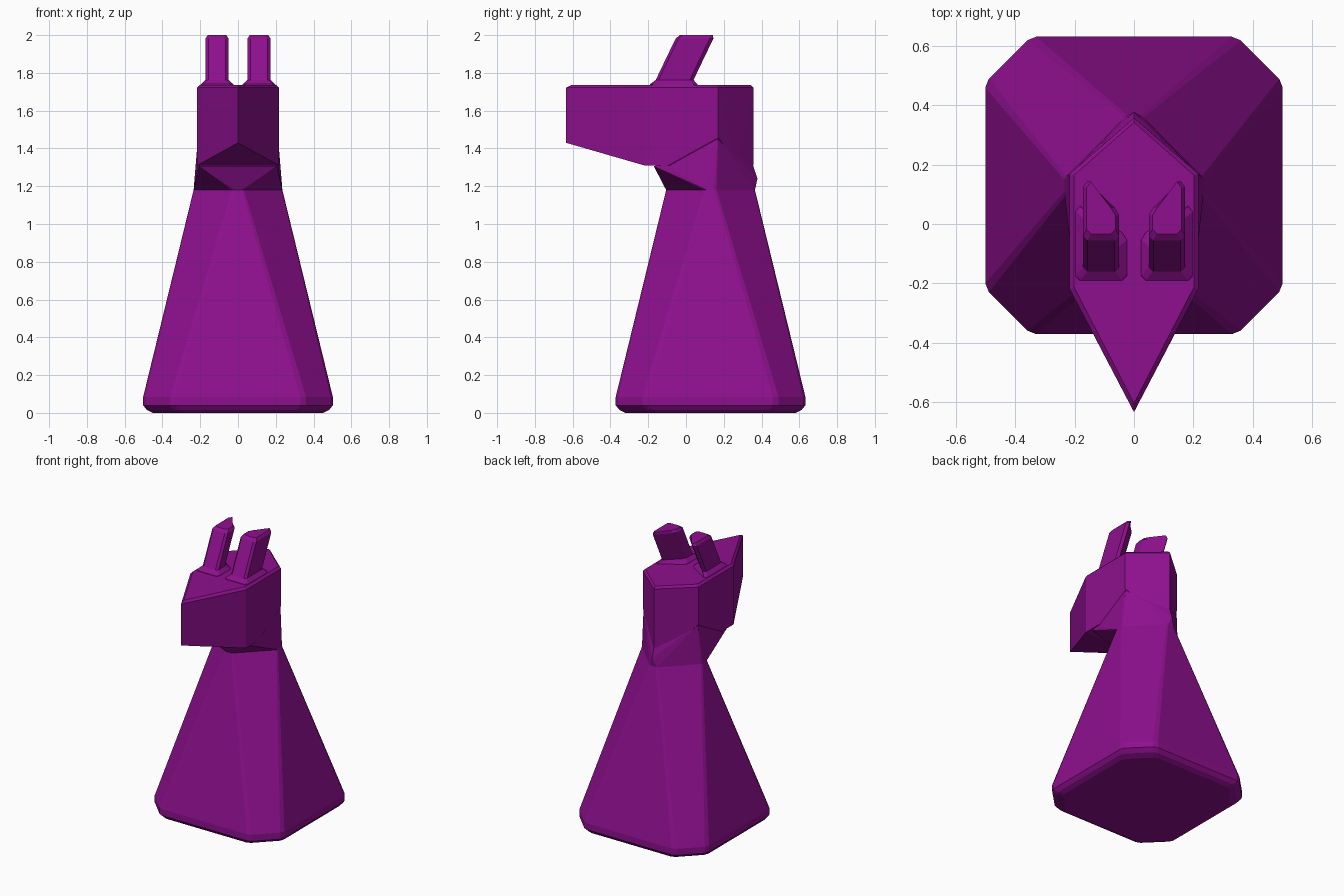
import bpy, bmesh

if "Cube" in bpy.data.objects:
    bpy.data.objects.remove(bpy.data.objects["Cube"])

mat = bpy.data.materials.new("purple")
mat.diffuse_color = (0.27, 0.005, 0.27, 1)
mat.use_nodes = True
mat.node_tree.nodes["Principled BSDF"].inputs["Base Color"].default_value = mat.diffuse_color


def finish(name, bm):
    bmesh.ops.recalc_face_normals(bm, faces=bm.faces)
    me = bpy.data.meshes.new(name)
    bm.to_mesh(me)
    bm.free()
    me.materials.append(mat)
    ob = bpy.data.objects.new(name, me)
    bpy.context.collection.objects.link(ob)
    return ob


def loft(name, rings):
    bm = bmesh.new()
    vs = [[bm.verts.new(p) for p in r] for r in rings]
    n = len(vs[0])
    for a, b in zip(vs, vs[1:]):
        for i in range(n):
            j = (i + 1) % n
            bm.faces.new((a[i], a[j], b[j], b[i]))
    bm.faces.new(vs[0][::-1])
    bm.faces.new(vs[-1])
    return finish(name, bm)


def hull(name, pts):
    bm = bmesh.new()
    for p in pts:
        bm.verts.new(p)
    res = bmesh.ops.convex_hull(bm, input=bm.verts)
    junk = [g for g in res["geom_interior"] if isinstance(g, bmesh.types.BMVert)]
    bmesh.ops.delete(bm, geom=junk, context='VERTS')
    return finish(name, bm)


def quad_ring(quarter, z, s=0.0, cy=0.13):
    # repeat one quarter of the outline four times around the body axis
    ring = []
    pts = [(x - s, y - s) if min(x, y) > 0.3 else (x, y) for x, y in quarter]
    for _ in range(4):
        ring += [(x, y + cy, z) for x, y in pts]
        pts = [(-y, x) for x, y in pts]
    return ring


def both(pts):
    return [(s * x, y, z) for x, y, z in pts for s in (1, -1)][:] if pts else []


# Tapered body: cut-corner square foot turning into a diamond neck
foot = [(0.502, 0.33), (0.49, 0.36), (0.36, 0.49), (0.33, 0.502)]
tip = [(0.235, 0.02), (0.23, 0.032), (0.032, 0.23), (0.02, 0.235)]
neck_ring = quad_ring(tip, 1.18)
loft("body", [quad_ring(foot, 0, 0.05), quad_ring(foot, 0.015, 0.02),
              quad_ring(foot, 0.04), quad_ring(foot, 0.085), neck_ring])

# Throat and nape joining the neck to the head
joint = both([(0.205, -0.17, 1.305), (0.212, -0.1, 1.31), (0.212, 0.17, 1.46),
              (0.1, 0.27, 1.31)])
hull("neck", neck_ring + joint + [(0, 0.355, 1.31), (0, 0.378, 1.24),
                                  (0, 0.3, 1.4)])

# Pointed head with a rising chin and a narrow bevel round the crown
side = [(0.217, -0.22), (0.217, 0.17)]
head = both([(x, y, 1.722) for x, y in side])
head += both([(x - 0.015, y * 0.97, 1.737) for x, y in side])
head += both([(0.217, -0.22, 1.31), (0.217, -0.1, 1.31), (0.217, 0.17, 1.46),
              (0.1, 0.273, 1.31)])
head += [(0, -0.635, 1.43), (0, -0.635, 1.722), (0, -0.605, 1.737),
         (0, 0.358, 1.31), (0, 0.358, 1.722), (0, 0.343, 1.737)]
hull("head", head)


# Backward-leaning ears with flared roots
def ear_ring(f, z, g=0.0):
    a, b = 0.05 - g, 0.172 + g
    return [(a + 0.015, f - g, z), (b - 0.015, f - g, z), (b, f + 0.015 - g, z),
            (b, f + 0.18 + g, z), (b - 0.015, f + 0.2 + g, z),
            (a + 0.015, f + 0.11 + g, z), (a, f + 0.085 + g, z),
            (a, f + 0.015 - g, z)]


ear = loft("ears", [ear_ring(-0.165, 1.73, 0.028), ear_ring(-0.165, 1.74, 0.025),
                    ear_ring(-0.16, 1.763), ear_ring(-0.055, 1.982),
                    ear_ring(-0.045, 2.0, -0.012)])
mirror = ear.modifiers.new("mirror", 'MIRROR')
mirror.use_axis[0] = True
